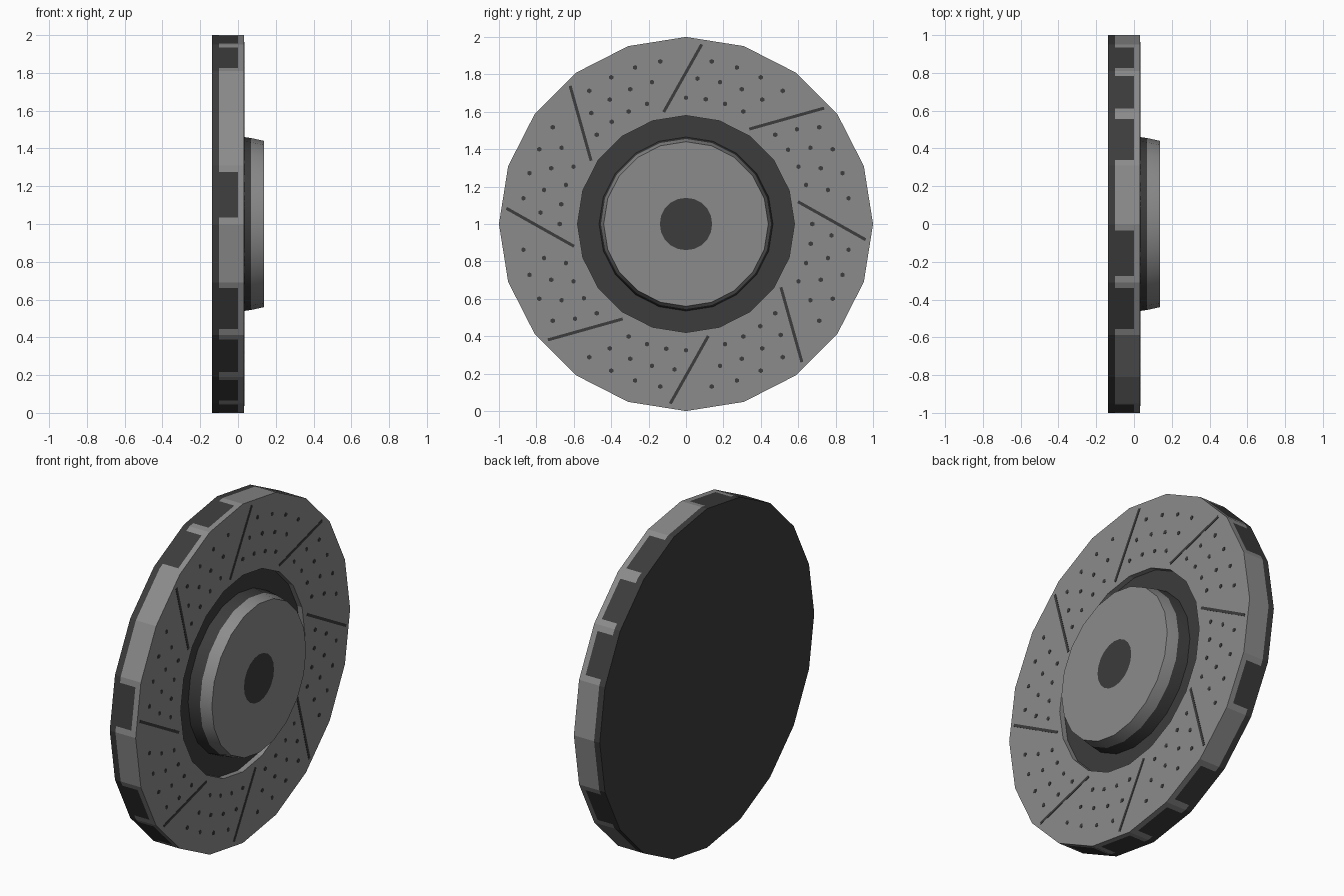
import bpy, bmesh
from math import sin, cos, radians

if "Cube" in bpy.data.objects:
    bpy.data.objects.remove(bpy.data.objects["Cube"])


def material(name, value):
    m = bpy.data.materials.new(name)
    m.use_nodes = True
    colour = (value, value, value, 1)
    m.diffuse_color = colour
    m.node_tree.nodes["Principled BSDF"].inputs["Base Color"].default_value = colour
    return m


MATS = [material("dark iron", 0.045), material("machined grey", 0.26)]
DARK, LIGHT = 0, 1
SIDES = 20
STEP = 360 / SIDES


def point(x, radius, degrees):
    """Point around the axle, measured from straight up towards +y."""
    a = radians(degrees)
    return (x, radius * sin(a), 1 + radius * cos(a))


def finish(bm, name, smooth=False):
    bmesh.ops.recalc_face_normals(bm, faces=bm.faces)
    mesh = bpy.data.meshes.new(name)
    bm.to_mesh(mesh)
    bm.free()
    ob = bpy.data.objects.new(name, mesh)
    bpy.context.collection.objects.link(ob)
    for m in MATS:
        mesh.materials.append(m)
    if smooth:
        bpy.ops.object.select_all(action="DESELECT")
        ob.select_set(True)
        bpy.context.view_layer.objects.active = ob
        bpy.ops.object.shade_smooth_by_angle(angle=radians(30))
    return ob


def turned(name, profile, outline, colours, smooth=False):
    """Sweep a profile of (x, radius) around an outline, capping both ends."""
    bm = bmesh.new()
    rings = [[bm.verts.new((x, r * y, 1 + r * z)) for y, z in outline] for x, r in profile]
    n = len(outline)
    for band, (a, b) in enumerate(zip(rings, rings[1:])):
        for i in range(n):
            j = (i + 1) % n
            f = bm.faces.new((a[i], a[j], b[j], b[i]))
            c = colours[band]
            f.material_index = c(i) if callable(c) else c
    for ring in (rings[0], rings[-1]):
        bm.faces.new(ring).material_index = DARK
    return finish(bm, name, smooth)


# Faceted outlines; the rim one has extra cuts beside each corner for the vanes
corners = [(sin(radians(k * STEP)), cos(radians(k * STEP))) for k in range(SIDES)]
rim_outline = []
for k, (y, z) in enumerate(corners):
    y2, z2 = corners[(k + 1) % SIDES]
    for t in (0, 0.11, 0.89):
        rim_outline.append((y + (y2 - y) * t, z + (z2 - z) * t))

SOLID_FACETS = {0, 4, 5, 7, 14, 16, 17}


def vane_colour(i):
    return DARK if i % 3 == 1 and i // 3 not in SOLID_FACETS else LIGHT


# Rotor disc: backing plate, vane band, friction ring, recessed floor
FACE = 0.032
turned("rotor_disc",
       [(-0.137, 1), (-0.1, 1), (0, 1), (FACE, 1), (FACE, 0.58), (0, 0.58)],
       rim_outline, [DARK, vane_colour, LIGHT, LIGHT, LIGHT])

# Centre hub with dark foot and dark bore
turned("centre_hub",
       [(0, 0.465), (0.07, 0.455), (0.137, 0.44), (0.137, 0.14)],
       corners, [DARK, LIGHT, LIGHT], smooth=True)


def plate(bm, outline):
    """Thin dark plate lying on the friction face."""
    top = [bm.verts.new((FACE + 0.002, y, z)) for _, y, z in outline]
    base = [bm.verts.new((FACE - 0.002, y, z)) for _, y, z in outline]
    bm.faces.new(top)
    bm.faces.new(base)
    for i in range(len(top)):
        j = (i + 1) % len(top)
        bm.faces.new((top[i], top[j], base[j], base[i]))


# Slanted slots and drilled holes, repeated in eight sectors
slots, holes = bmesh.new(), bmesh.new()
for sector in range(8):
    turn = sector * 45
    _, y1, z1 = point(0, 0.61, turn - 11.3)
    _, y2, z2 = point(0, 0.964, turn + 5)
    length = ((y2 - y1) ** 2 + (z2 - z1) ** 2) ** 0.5
    ny, nz = (z1 - z2) / length * 0.008, (y2 - y1) / length * 0.008
    plate(slots, [(0, y1 + ny, z1 + nz), (0, y2 + ny, z2 + nz),
                  (0, y2 - ny, z2 - nz), (0, y1 - ny, z1 - nz)])
    for radius, start in ((0.675, 0), (0.78, 4.5), (0.88, 9)):
        for k in range(4):
            _, y, z = point(0, radius, turn + start + 9 * k)
            plate(holes, [(0, y + 0.013 * sin(radians(a)), z + 0.013 * cos(radians(a)))
                          for a in range(0, 360, 60)])
finish(slots, "friction_slots")
finish(holes, "drilled_holes")
